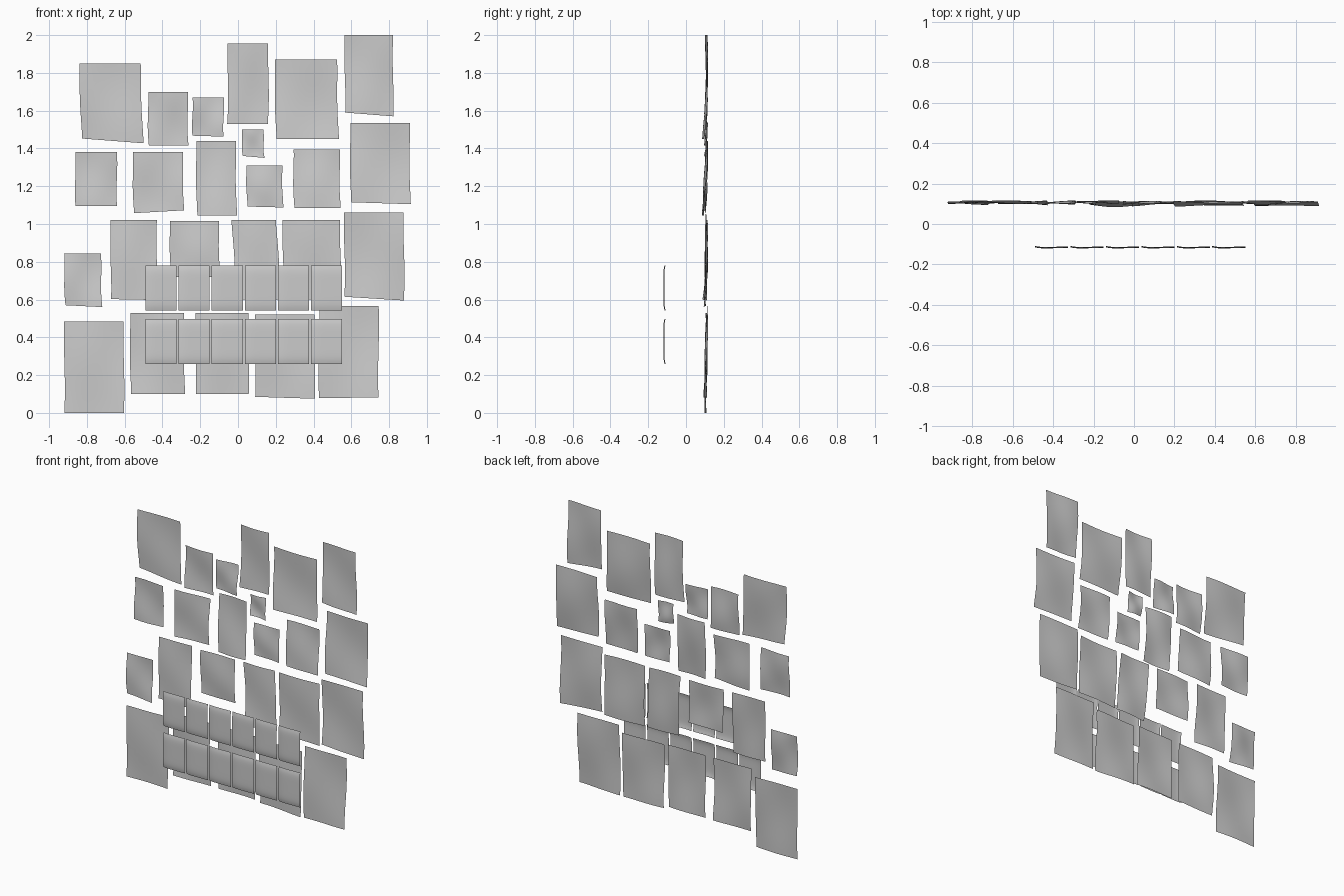
import bpy, bmesh, math, random

random.seed(4)


def make_sheet(name, nx, nz, point):
    """Smooth grid surface; point(u, v) gives the position, u to the right, v upward."""
    bm = bmesh.new()
    g = [[bm.verts.new(point(i / nx, j / nz)) for i in range(nx + 1)] for j in range(nz + 1)]
    for j in range(nz):
        for i in range(nx):
            f = bm.faces.new((g[j][i], g[j][i + 1], g[j + 1][i + 1], g[j + 1][i]))
            f.smooth = True
    me = bpy.data.meshes.new(name)
    bm.to_mesh(me)
    bm.free()
    ob = bpy.data.objects.new(name, me)
    bpy.context.collection.objects.link(ob)
    return ob


# Pinned paper sheets: left, right, bottom, top, bottom-edge slope, sideways lean of the bottom
SHEETS = [
    (-.84, -.515, 1.44, 1.85, -.025, .01), (-.475, -.265, 1.415, 1.70, 0, 0),
    (-.24, -.075, 1.465, 1.67, -.005, 0), (-.055, .16, 1.53, 1.955, 0, 0),
    (.195, .525, 1.45, 1.87, 0, .005), (.565, .82, 1.58, 2.0, -.02, 0),
    (.02, .135, 1.355, 1.50, -.01, .005), (.595, .91, 1.11, 1.535, -.01, 0),
    (-.86, -.64, 1.095, 1.38, 0, 0), (-.555, -.29, 1.065, 1.38, .015, 0),
    (-.22, -.01, 1.045, 1.44, 0, 0), (.045, .235, 1.09, 1.31, -.005, 0),
    (.295, .54, 1.085, 1.395, 0, 0), (-.675, -.43, .60, 1.02, -.005, 0),
    (-.36, -.10, .72, 1.015, 0, 0), (-.035, .20, .60, 1.02, 0, .03),
    (.235, .54, .60, 1.02, 0, .005), (.56, .875, .605, 1.06, -.02, .005),
    (-.92, -.725, .565, .845, -.01, .005), (-.92, -.605, 0, .485, 0, 0),
    (-.57, -.285, .10, .53, 0, 0), (-.225, .055, .10, .53, 0, 0),
    (.09, .405, .08, .52, -.01, 0), (.43, .745, .08, .565, .005, 0),
]


def paper(index, x0, x1, z0, z1, slope, lean):
    p = [random.uniform(0, 6.28) for _ in range(4)]
    curl = random.uniform(.002, .018)

    def point(u, v):
        loose = 1 - v
        x = x0 + (x1 - x0) * u + lean * loose + .005 * loose * math.sin(5 * v + p[0])
        z = z0 + (z1 - z0) * v + slope * loose * (u - .5)
        z += .003 * math.sin(4 * u + p[1]) * math.sin(math.pi * v)
        y = .109 - curl * loose ** 2
        y += .005 * math.sin(4.5 * v + 2.5 * u + p[2]) + .003 * math.sin(5 * u - 3 * v + p[3])
        return x, y, max(z, 0)

    make_sheet(f"paper_sheet_{index:02d}", 10, 12, point)


for k, s in enumerate(SHEETS):
    paper(k + 1, *s)


# Two rows of small cards in front, their top, bottom and left edges bent back
def card(index, x0, z0, w=.165, h=.238):
    def point(u, v):
        edge = abs(2 * v - 1) ** 6
        side = (1 - u) ** 8
        return x0 + w * u, -.122 + .004 * u + .007 * edge + .007 * side, z0 + h * v

    make_sheet(f"small_card_{index:02d}", 12, 16, point)


for row, z in enumerate((.26, .543)):
    for col in range(6):
        card(row * 6 + col + 1, -.49 + .1753 * col, z)
